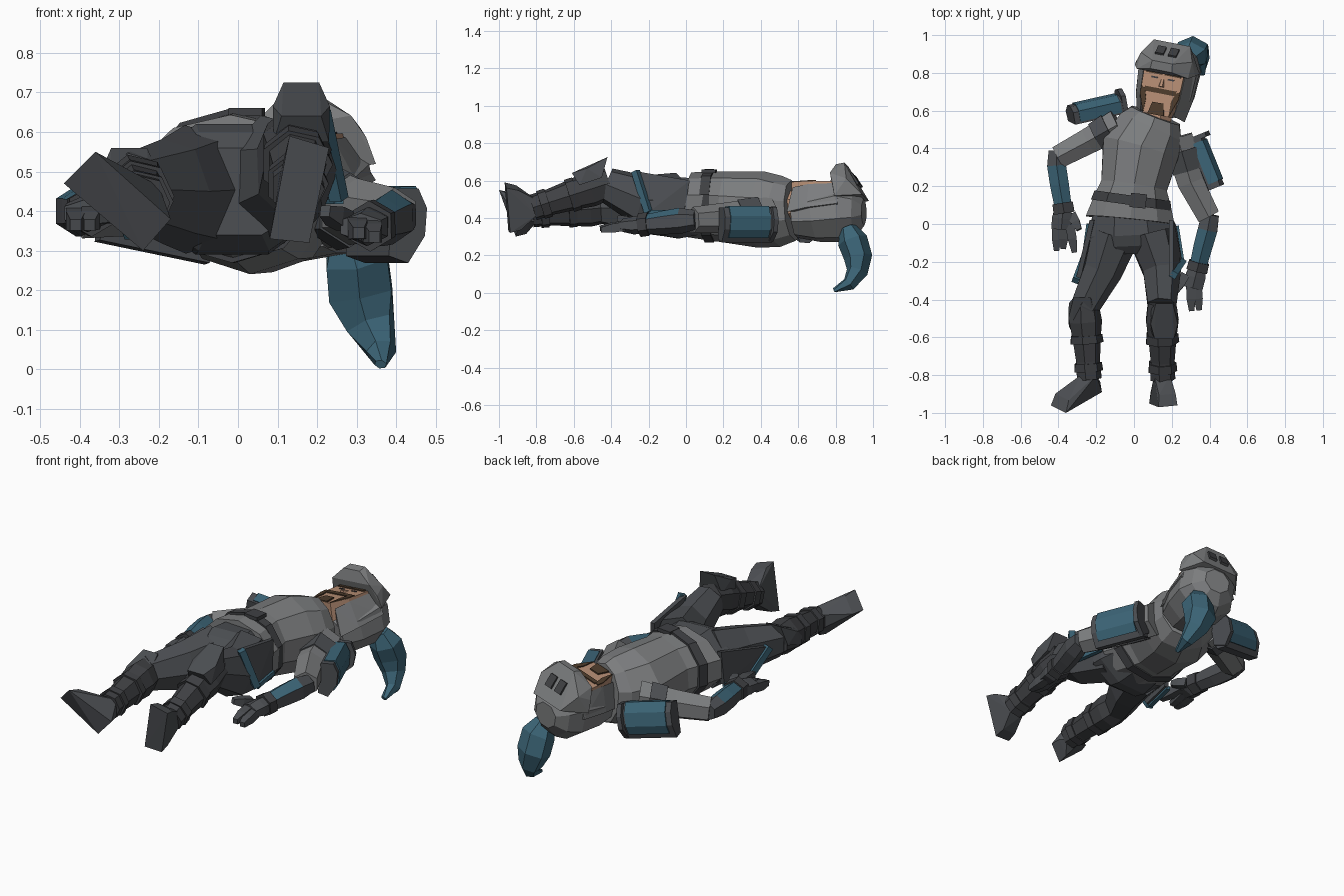
import bpy, bmesh, math
from mathutils import Vector as V, Matrix as M

if "Cube" in bpy.data.objects:
    bpy.data.objects.remove(bpy.data.objects["Cube"])

def material(name, r, g, b):
    m = bpy.data.materials.new(name)
    m.diffuse_color = (r, g, b, 1)
    m.use_nodes = True
    m.node_tree.nodes["Principled BSDF"].inputs["Base Color"].default_value = m.diffuse_color
    return m

GREY = material("armour_grey", .20, .205, .21)
DARK = material("dark_cloth", .072, .077, .085)
LEATHER = material("black_leather", .05, .052, .057)
TEAL = material("teal", .045, .13, .185)
SKIN = material("skin", .47, .27, .175)
BROWN = material("beard_brown", .075, .045, .025)

def finish(name, bm, mat, matrix=None, mat2=None, rule=None):
    bmesh.ops.recalc_face_normals(bm, faces=bm.faces[:])
    if rule:
        for f in bm.faces:
            f.normal_update()
            f.material_index = int(rule(f.calc_center_median(), f.normal))
    me = bpy.data.meshes.new(name)
    bm.to_mesh(me)
    bm.free()
    me.materials.append(mat)
    if mat2:
        me.materials.append(mat2)
    ob = bpy.data.objects.new(name, me)
    bpy.context.collection.objects.link(ob)
    if matrix:
        ob.matrix_world = matrix
    return ob

# skin a tube over rings (x, y, z, half width, half height)
def loft(name, rings, mat, n=6, ref=(0, 0, 1), matrix=None, **kw):
    bm = bmesh.new()
    c = [V(r[:3]) for r in rings]
    loops = []
    for i, r in enumerate(rings):
        t = (c[min(i + 1, len(c) - 1)] - c[max(i - 1, 0)]).normalized()
        side = t.cross(V(ref)).normalized()
        up = side.cross(t)
        h = r[4] if len(r) > 4 else r[3]
        k = 1 / math.cos(math.pi / n)
        loops.append([bm.verts.new(c[i] + side * r[3] * k * math.cos(a) + up * h * k * math.sin(a))
                      for a in [(j + .5) * math.tau / n for j in range(n)]])
    for a, b in zip(loops, loops[1:]):
        for j in range(n):
            bm.faces.new((a[j], a[(j + 1) % n], b[(j + 1) % n], b[j]))
    bm.faces.new(loops[0])
    bm.faces.new(loops[-1])
    return finish(name, bm, mat, matrix, **kw)

def hull(name, pts, mat, matrix=None):
    bm = bmesh.new()
    for p in pts:
        bm.verts.new(p)
    r = bmesh.ops.convex_hull(bm, input=bm.verts[:])
    junk = {g for g in r["geom_interior"] + r["geom_unused"] if isinstance(g, bmesh.types.BMVert)}
    bmesh.ops.delete(bm, geom=list(junk), context='VERTS')
    bmesh.ops.dissolve_limit(bm, angle_limit=.02, verts=bm.verts[:], edges=bm.edges[:])
    return finish(name, bm, mat, matrix)

def box(name, c, s, mat, matrix=M()):
    bm = bmesh.new()
    bmesh.ops.create_cube(bm, size=1, matrix=M.Translation(c) @ M.Diagonal((*s, 1)))
    return finish(name, bm, mat, matrix)

def bar(name, a, b, r, mat):
    return loft(name, [(*a, r), (*b, r)], mat, n=4)

def mirror(pts):
    return [(s * x, y, z) for x, y, z in pts for s in (1, -1)]

# torso, belt and pelvis
loft("breastplate", [(-.02, .02, .47, .235, .165), (-.01, .12, .465, .205, .175),
     (0, .2, .46, .175, .18), (.035, .4, .445, .205, .195), (.09, .51, .435, .178, .18),
     (.115, .575, .44, .135, .155)], GREY, n=10)
loft("belt", [(-.015, .1, .465, .215, .186), (-.008, .15, .465, .203, .186)], LEATHER, n=10)
box("buckle", (.01, .125, .65), (.085, .075, .02), LEATHER, M.Rotation(-.1, 4, 'Z'))
loft("pelvis", [(-.02, .06, .46, .2, .15), (-.015, -.05, .455, .222, .165),
     (-.01, -.11, .45, .215, .15), (-.01, -.16, .45, .17, .11)], DARK, n=8)
loft("neck", [(.11, .53, .46, .08), (.14, .64, .46, .075)], SKIN, n=7)

# hip plates with teal trim
HIPS = [("right", [(.21, .02, .6), (.225, -.01, .43), (.255, -.2, .43), (.21, -.27, .65)], 1),
        ("left", [(-.235, .02, .55), (-.24, 0, .36), (-.265, -.18, .34), (-.31, -.3, .48)], -1)]
for side, p, s in HIPS:
    hull(side + "_hip_plate", p + [(x - s * .025, y, z) for x, y, z in p], DARK)
    bar(side + "_hip_trim_end", p[2], p[3], .018, TEAL)
    bar(side + "_hip_trim_low", p[1], p[2], .012, TEAL)

# legs: thigh, knee pad, boot with straps, foot
def leg(side, hip, mid, knee, ankle, pad, sole):
    loft(side + "_thigh", [(*hip, .12, .15), (*mid, .096, .122), (*knee, .072, .085)], DARK, n=7)
    k, a = V(knee), V(ankle)
    at = lambda t: k.lerp(a, t)
    loft(side + "_boot", [(*at(-.05), .07, .076), (*at(.2), .082, .088), (*at(.45), .07, .076),
         (*at(.75), .06, .065), (*at(1), .062, .065)], LEATHER, n=7)
    for i, (t, r) in enumerate([(.45, .083), (.84, .072)]):
        loft(f"{side}_boot_strap_{i}", [(*at(t - .06), r - .004, r), (*at(t + .05), r, r)], LEATHER, n=7)
    x, y, z = pad
    hull(side + "_knee_pad", [(x - .045, y + .05, z), (x + .045, y + .05, z), (x - .072, y - .06, z - .06),
         (x + .072, y - .06, z - .06), (x - .05, y - .14, z - .085), (x + .05, y - .14, z - .085),
         (x - .07, y + .02, z - .11), (x + .07, y + .02, z - .11),
         (x - .07, y - .1, z - .15), (x + .07, y - .1, z - .15)], DARK)
    ring = [a + V((.058 * math.cos(q), .02, .06 * math.sin(q))) for q in (.8, 2.4, 3.9, 5.5)]
    inner = [V(p).lerp(a, .12) + V((0, .045, 0)) for p in sole]
    hull(side + "_foot", [V(p) for p in sole] + inner + ring, DARK)

leg("left", (-.105, -.06, .455), (-.17, -.25, .45), (-.265, -.44, .455), (-.24, -.82, .42),
    (-.275, -.44, .56), [(-.36, -1.0, .55), (-.44, -.96, .47), (-.24, -.91, .3), (-.17, -.89, .38)])
leg("right", (.09, -.06, .48), (.145, -.25, .5), (.145, -.43, .58), (.15, -.82, .455),
    (.16, -.47, .725), [(.13, -.97, .59), (.23, -.96, .56), (.18, -.94, .32), (.08, -.95, .33)])

# arms: sleeve, shoulder band, forearm with teal upper faces, hand with fingers
def arm(side, upper, fore, palm, fingers):
    loft(side + "_upper_arm", upper, GREY, n=6)
    p, q = V(upper[0][:3]), V(upper[1][:3])
    loft(side + "_shoulder_band", [(*p.lerp(q, .3), .085, .092), (*p.lerp(q, .75), .078, .082)], DARK, n=6)
    e, w = V(fore[1][:3]), V(fore[-1][:3])
    loft(side + "_forearm", fore, DARK, n=6, mat2=TEAL,
         rule=lambda c, nr: w.y < c.y < e.y and nr.z > .4)
    loft(side + "_cuff", [(*w.lerp(e, .1), .054), (*w.lerp(e, -.15), .056)], LEATHER, n=6)
    loft(side + "_palm", [(*w, .042, .04), *palm], DARK, n=6)
    for i, f in enumerate(fingers):
        loft(f"{side}_finger_{i}", [(*V(f[0]), .024), (*V(f[0]).lerp(V(f[1]), .5), .024),
             (*V(f[1]), .014)], DARK, n=4)

arm("left", [(-.08, .53, .44, .08, .09), (-.24, .44, .42, .068, .07), (-.4, .355, .4, .06)],
    [(-.41, .39, .4, .042), (-.41, .31, .4, .05, .055), (-.395, .21, .4, .05, .055), (-.375, .09, .4, .045)],
    [(-.38, .03, .395, .054, .042), (-.385, -.03, .395, .053, .03)],
    [((-.41, -.02, .385), (-.41, -.14, .365)), ((-.37, -.02, .39), (-.375, -.13, .365)),
     ((-.34, 0, .4), (-.315, -.15, .385)), ((-.33, .05, .395), (-.29, -.03, .415))])
arm("right", [(.23, .46, .41, .08, .09), (.3, .22, .4, .07, .072), (.395, .04, .39, .06)],
    [(.405, .05, .39, .045), (.39, -.03, .385, .052, .06), (.365, -.12, .375, .05, .055), (.34, -.22, .365, .045)],
    [(.325, -.28, .36, .054, .042), (.31, -.34, .36, .053, .03)],
    [((.335, -.33, .355), (.345, -.455, .335)), ((.3, -.33, .36), (.305, -.46, .345)),
     ((.27, -.27, .375), (.22, -.36, .4))])

# shoulder guards: bulged dark frame, teal panel, raised flange; local x along, y outward
def guard(side, centre, yaw, pitch, roll):
    m = (M.Translation(centre) @ M.Rotation(yaw, 4, 'Z') @ M.Rotation(pitch, 4, 'Y')
         @ M.Rotation(roll, 4, 'X'))
    both = lambda a, sec: [(s * a, y, z) for s in (1, -1) for y, z in sec]
    hull(side + "_guard", both(.145, [(-.04, -.085), (-.05, .085), (.015, .095), (.045, .05), (.05, -.02),
         (.015, -.095)]), DARK, m)
    hull(side + "_guard_panel", both(.115, [(-.04, .091), (.019, .102), (.051, .053), (.057, -.02),
         (.036, -.068), (0, -.05)]), TEAL, m)
    s = 1 if side == "left" else -1
    hull(side + "_guard_flange", [(s * x, y, z) for x in (.125, .15)
         for y, z in [(-.05, -.06), (-.04, .09), (.045, .1), (.078, .04), (.075, -.03), (.02, -.09)]], DARK, m)

guard("left", (-.2, .61, .385), .22, .2, .1)
guard("right", (.375, .325, .365), math.radians(-68), .0, -.15)

# head, built upright in its own frame: x across, y to crown, z out of face
H = M.Translation((.175, .75, .43)) @ M.Rotation(math.radians(-11), 4, 'Z') @ M.Rotation(math.radians(-10), 4, 'Y')
loft("helmet", [(0, -.17, -.03, .12, .1), (0, -.06, -.02, .148, .13), (0, .08, 0, .158, .15),
     (0, .16, 0, .125, .12), (0, .205, 0, .07, .065)], GREY, n=8, matrix=H)
hull("face", mirror([(.11, .09, 0), (.11, .09, .15), (.07, -.18, .15), (.07, -.18, 0),
     (.105, -.08, .15), (.105, -.08, 0)]), SKIN, H)
for s, side in ((1, "right"), (-1, "left")):
    hull(side + "_cheek_guard", [(s * x, y, z) for x, y, z in
         [(.115, .09, .14), (.165, .09, .02), (.108, -.08, .135), (.155, -.08, .0),
          (.09, -.17, .12), (.13, -.19, -.02), (.09, -.17, 0), (.11, .09, 0)]], GREY, H)
    box(side + "_brow", (s * .05, .042, .152), (.09, .016, .008), BROWN, H)
    box(side + "_eye", (s * .045, .015, .151), (.035, .009, .004), LEATHER, H)
    hull(side + "_beard_side", [(s * x, y, z) for z in (.148, .156) for x, y in
         [(.105, -.04), (.085, -.05), (.068, -.1), (.07, -.18), (.105, -.08)]], BROWN, H)
    visor_slope = H @ M.Translation((s * .035, .157, .172)) @ M.Rotation(math.radians(-56), 4, 'X')
    box(side + "_visor_slot", (0, 0, 0), (.045, .07, .018), LEATHER, visor_slope)
hull("nose", mirror([(.006, .015, .15), (.015, -.03, .15), (.008, -.028, .165)]), SKIN, H)
box("moustache", (0, -.052, .152), (.17, .026, .008), BROWN, H)
hull("goatee", mirror([(.03, -.115, .15), (.045, -.18, .15), (.03, -.115, .158), (.045, -.18, .158)]), BROWN, H)
hull("visor", mirror([(.175, .075, .06), (.165, .06, .13), (.14, .04, .19), (.06, .055, .25), (.055, .1, .26),
     (.14, .13, .16), (.1, .21, .08), (.12, .1, .06)]), GREY, H)

# plume curling down behind the crown
loft("plume", [(.28, .865, .345, .045, .04), (.3, .89, .28, .078, .07), (.31, .92, .19, .08, .066),
     (.335, .915, .11, .058, .05), (.362, .87, .045, .033, .034), (.36, .79, .013, .014, .01)],
     TEAL, n=6, ref=(0, 1, .3))
